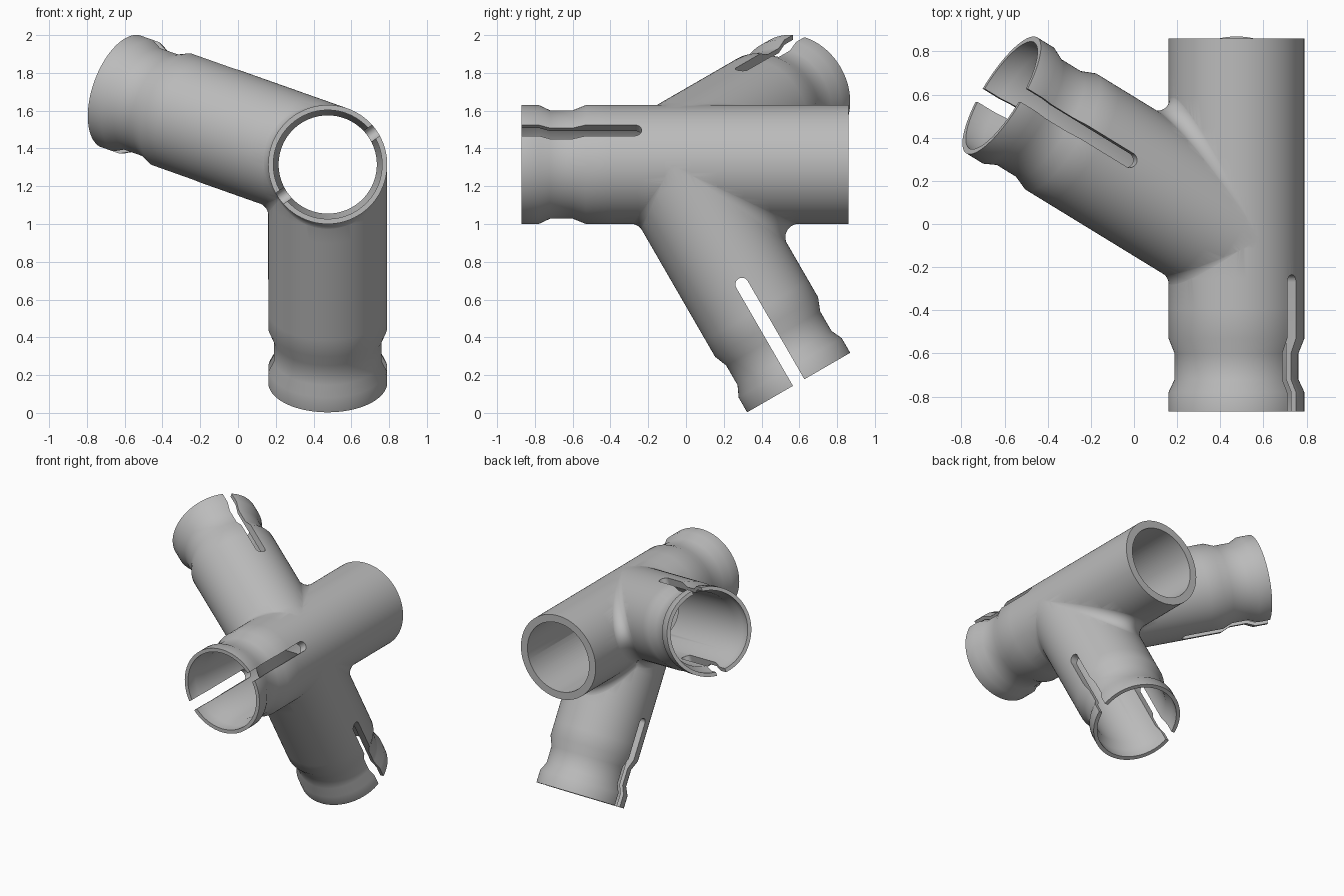
import bpy, bmesh, math
from mathutils import Vector

cube = bpy.data.objects.get("Cube")
if cube:
    bpy.data.objects.remove(cube, do_unlink=True)

R, BORE, LIP, NECK = 0.315, 0.26, 0.288, 0.287   # tube radii
FILLET = 0.07
SLOT_WIDTH, SLOT_LENGTH = 0.07, 0.635
SEGMENTS = 96
HUB = Vector((0.475, -0.07, 1.315))              # where the three axes meet

# Axis directions: both branches lean 60 degrees from the main tube
lean = math.sqrt(0.75)
tilt = math.asin(1 / 3)
main_dir = Vector((0, -1, 0))
leg_dir = Vector((0, 0.5, -lean))
arm_dir = Vector((-lean * math.cos(tilt), 0.5, lean * math.sin(tilt)))
MAIN_LEN, BRANCH_LEN, BACK_LEN = 0.80, 1.333, 0.93


def loft(name, rings):
    """Closed solid through matching rings of points, capped at both ends."""
    bm = bmesh.new()
    loops = [[bm.verts.new(p) for p in ring] for ring in rings]
    n = len(loops[0])
    for a, b in zip(loops, loops[1:]):
        for i in range(n):
            j = (i + 1) % n
            bm.faces.new((a[i], a[j], b[j], b[i]))
    bm.faces.new(loops[0][::-1])
    bm.faces.new(loops[-1])
    bmesh.ops.recalc_face_normals(bm, faces=bm.faces)
    mesh = bpy.data.meshes.new(name)
    bm.to_mesh(mesh)
    bm.free()
    obj = bpy.data.objects.new(name, mesh)
    bpy.context.collection.objects.link(obj)
    return obj


def turned(name, axis, profile):
    """Round solid about an axis through the hub; profile is (distance, radius)."""
    u = axis.orthogonal().normalized()
    v = axis.cross(u)
    angles = [2 * math.pi * i / SEGMENTS for i in range(SEGMENTS)]
    return loft(name, [[HUB + axis * s + (u * math.cos(a) + v * math.sin(a)) * r
                        for a in angles] for s, r in profile])


def tube_outside(name, axis, start, end):
    plain = end - 0.34
    body = [(start + (plain - start) * i / 10, R) for i in range(11)]
    collar = [(end - 0.27, NECK), (end - 0.15, NECK), (end - 0.09, R), (end, R)]
    return turned(name, axis, body + collar)


def tube_bore(name, axis, start, end):
    return turned(name, axis, [(start, BORE), (end - 0.15, BORE), (end - 0.09, LIP),
                               (end + 0.1, LIP)])


def slot_cutter(name, axis, across, end):
    """Round-tipped slot running through both walls of a tube end."""
    side = axis.cross(across).normalized()
    half = SLOT_WIDTH / 2
    tip = end - SLOT_LENGTH + half
    outline = [(end + 0.1, half)]
    for i in range(17):
        a = math.pi * i / 16
        outline.append((tip - half * math.sin(a), half * math.cos(a)))
    outline.append((end + 0.1, -half))
    return loft(name, [[HUB + axis * s + side * w + across * h for s, w in outline]
                       for h in (-0.4, 0.4)])


def fillet(name, d1, d2):
    """Rolling-ball blend in the crease between two equal tubes."""
    b = (d1 + d2).normalized()
    n = d1.cross(d2).normalized()
    sin_half = math.sin(d1.angle(d2) / 2)
    rings = []
    for i in range(65):
        t = math.radians(-88 + 176 * i / 64)
        path = b * (math.cos(t) / sin_half) + n * math.sin(t)
        centre = path * (R + FILLET)
        u1, u2 = [(d * centre.dot(d) - centre).normalized() for d in (d1, d2)]
        arc = [u1.slerp(u2, k / 12, u1) for k in range(13)]
        ring = [HUB + centre + u * (FILLET + 0.0008) for u in arc]
        rings.append(ring + [HUB + path * R * 0.9])
    return loft(name, rings)


def combine(target, other, operation):
    mod = target.modifiers.new(operation.lower(), 'BOOLEAN')
    mod.operation = operation
    mod.solver = 'MANIFOLD'
    mod.object = other
    bpy.context.view_layer.objects.active = target
    bpy.ops.object.modifier_apply(modifier=mod.name)
    bpy.data.objects.remove(other, do_unlink=True)


# Outside of the three tubes with blended creases
connector = tube_outside("pipe_connector", main_dir, -BACK_LEN, MAIN_LEN)
for label, axis in (("leg", leg_dir), ("arm", arm_dir)):
    combine(connector, tube_outside(label, axis, 0, BRANCH_LEN), 'UNION')
for d1, d2 in ((main_dir, leg_dir), (-main_dir, leg_dir), (main_dir, arm_dir),
               (-main_dir, arm_dir), (arm_dir, leg_dir)):
    combine(connector, fillet("fillet", d1, d2), 'UNION')

# Bores
combine(connector, tube_bore("main_bore", main_dir, -BACK_LEN - 0.1, MAIN_LEN), 'DIFFERENCE')
for axis in (leg_dir, arm_dir):
    combine(connector, tube_bore("branch_bore", axis, 0, BRANCH_LEN), 'DIFFERENCE')

# Clamping slots
main_across = -(leg_dir + arm_dir + main_dir * lean)
main_across.y = 0
main_across = main_dir.cross(main_dir.cross(leg_dir.cross(arm_dir))).normalized()
for axis, across, end in (
        (main_dir, main_across, MAIN_LEN),
        (leg_dir, main_dir.cross(leg_dir).normalized(), BRANCH_LEN),
        (arm_dir, main_dir.cross(arm_dir).normalized(), BRANCH_LEN)):
    combine(connector, slot_cutter("slot", axis, across, end), 'DIFFERENCE')

# Single grey finish
grey = bpy.data.materials.new("plain_grey")
grey.use_nodes = True
colour = (0.5, 0.5, 0.5, 1)
grey.diffuse_color = colour
grey.node_tree.nodes["Principled BSDF"].inputs["Base Color"].default_value = colour
connector.data.materials.clear()
connector.data.materials.append(grey)

bpy.ops.object.select_all(action='DESELECT')
connector.select_set(True)
bpy.context.view_layer.objects.active = connector
bpy.ops.object.shade_smooth_by_angle(angle=math.radians(30))
